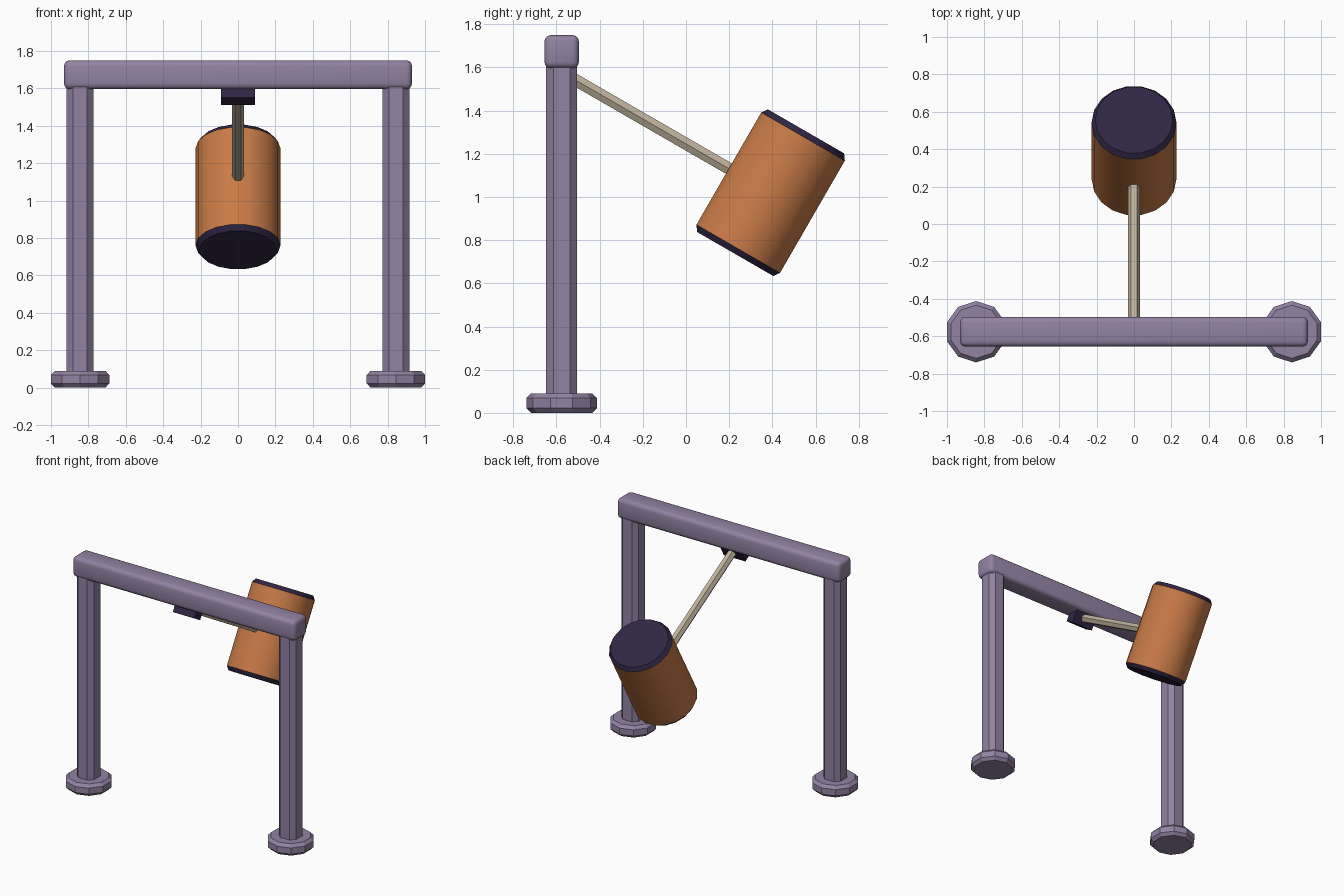
import bpy, bmesh, math
from mathutils import Matrix, Vector

default = bpy.data.objects.get("Cube")
if default:
    bpy.data.objects.remove(default, do_unlink=True)


def material(name, rgb):
    m = bpy.data.materials.new(name)
    m.use_nodes = True
    m.diffuse_color = (*rgb, 1)
    m.node_tree.nodes["Principled BSDF"].inputs["Base Color"].default_value = (*rgb, 1)
    return m


PURPLE = material("dusty purple", (0.29, 0.225, 0.37))
ORANGE = material("orange wood", (0.58, 0.195, 0.062))
DARK = material("dark violet", (0.03, 0.019, 0.06))
BEIGE = material("pale wood", (0.52, 0.45, 0.33))

FRAME_Y = -0.576
HEAD = Vector((0, 0.392, 1.02))
TILT = Matrix.Rotation(math.radians(-30), 4, 'X')   # swing of the hammer
SWING = Matrix.Translation(HEAD) @ TILT             # local z = head axis, -y = handle


def finish(name, bm, mats, matrix, smooth=False):
    bmesh.ops.recalc_face_normals(bm, faces=bm.faces)
    mesh = bpy.data.meshes.new(name)
    bm.to_mesh(mesh)
    bm.free()
    for m in mats:
        mesh.materials.append(m)
    mesh.transform(matrix)
    ob = bpy.data.objects.new(name, mesh)
    bpy.context.collection.objects.link(ob)
    if smooth:
        bpy.ops.object.select_all(action='DESELECT')
        ob.select_set(True)
        bpy.context.view_layer.objects.active = ob
        bpy.ops.object.shade_smooth_by_angle(angle=math.radians(35))
    return ob


def box(name, size, mat, matrix, bevel=0, segments=1, upright_only=False, smooth=False):
    bm = bmesh.new()
    bmesh.ops.create_cube(bm, size=1)
    bmesh.ops.scale(bm, vec=size, verts=bm.verts)
    if bevel:
        edges = [e for e in bm.edges if not upright_only
                 or abs(e.verts[0].co.z - e.verts[1].co.z) > 0.01]
        bmesh.ops.bevel(bm, geom=edges, offset=bevel, segments=segments,
                        profile=0.5, affect='EDGES')
    return finish(name, bm, [mat], matrix, smooth)


def lathe(name, profile, sides, mats, matrix, start=0, smooth=False, rule=None):
    """Closed prism built from (radius, height) rings."""
    bm = bmesh.new()
    rings = []
    for r, z in profile:
        angles = [start + math.tau * i / sides for i in range(sides)]
        rings.append([bm.verts.new((r * math.cos(a), r * math.sin(a), z)) for a in angles])
    for low, high in zip(rings, rings[1:]):
        for i in range(sides):
            j = (i + 1) % sides
            bm.faces.new((low[i], low[j], high[j], high[i]))
    bm.faces.new(rings[0])
    bm.faces.new(rings[-1])
    if rule:
        for f in bm.faces:
            f.material_index = rule(f)
    return finish(name, bm, mats, matrix, smooth)


# Two chamfered posts on ten-sided feet
for side, x in (("left", 0.844), ("right", -0.844)):
    box(side + "_post", (0.144, 0.144, 1.58), PURPLE,
        Matrix.Translation((x, FRAME_Y, 0.84)), bevel=0.034, upright_only=True)
    lathe(side + "_foot", [(0.142, 0), (0.164, 0.022), (0.164, 0.068), (0.142, 0.09)],
          10, [PURPLE], Matrix.Translation((x, FRAME_Y, 0)), start=math.pi / 2)

# Rounded cross beam
box("cross_beam", (1.86, 0.16, 0.154), PURPLE,
    Matrix.Translation((0, FRAME_Y, 1.673)), bevel=0.03, segments=3, smooth=True)

# Pivot block under the beam, tilted with the hammer
box("pivot_block", (0.18, 0.08, 0.12), DARK,
    Matrix.Translation((0, -0.585, 1.584)) @ TILT)

# Six-sided handle from pivot to head
lathe("handle", [(0.032, 0.15), (0.032, 1.11)], 6, [BEIGE],
      SWING @ Matrix.Rotation(math.pi / 2, 4, 'X'))

# Hammer head with dark chamfered ends
lathe("hammer_head", [(0.207, -0.328), (0.227, -0.3), (0.227, 0.3), (0.207, 0.328)],
      18, [ORANGE, DARK], SWING, smooth=True,
      rule=lambda f: int(abs(f.calc_center_median().z) > 0.25))
